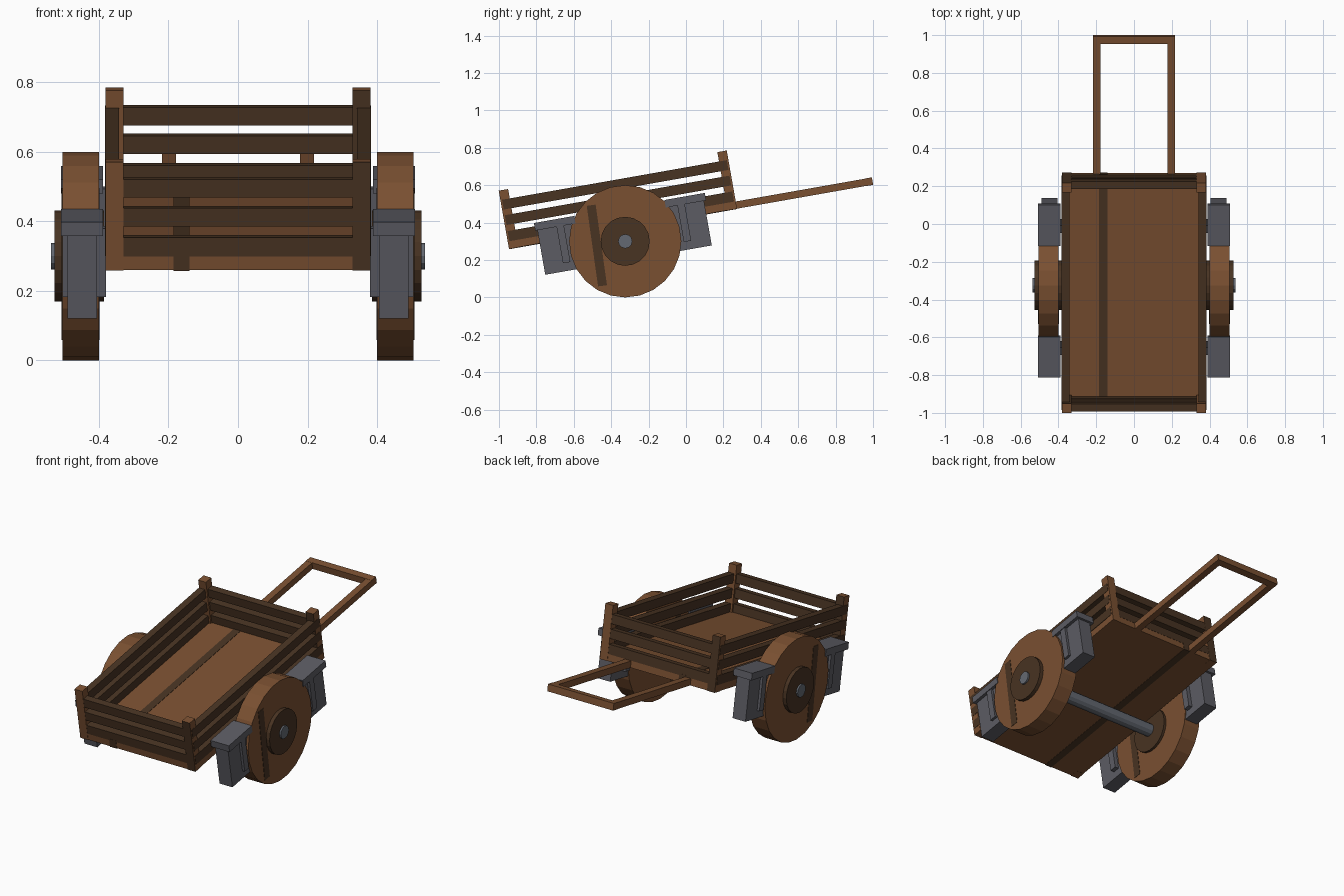
import bpy, bmesh, math
from mathutils import Matrix, Vector

if "Cube" in bpy.data.objects:
    bpy.data.objects.remove(bpy.data.objects["Cube"])


def material(name, rgb):
    m = bpy.data.materials.new(name)
    m.diffuse_color = (*rgb, 1)
    m.use_nodes = True
    m.node_tree.nodes["Principled BSDF"].inputs["Base Color"].default_value = m.diffuse_color
    return m


BROWN = material("brown_wood", (0.195, 0.080, 0.031))
DARK = material("dark_wood", (0.065, 0.033, 0.016))
GREY = material("grey_iron", (0.107, 0.107, 0.125))
STEEL = material("light_steel", (0.127, 0.141, 0.168))

# The whole cart leans back 10 degrees about the axle
AXLE = Vector((0, -0.325, 0.30))
TILT = Matrix.Translation(AXLE) @ Matrix.Rotation(math.radians(10), 4, 'X')


def finish(name, bm, mats, xf):
    bm.transform(xf)
    bmesh.ops.recalc_face_normals(bm, faces=bm.faces)
    me = bpy.data.meshes.new(name)
    bm.to_mesh(me)
    bm.free()
    for m in mats:
        me.materials.append(m)
    ob = bpy.data.objects.new(name, me)
    bpy.context.collection.objects.link(ob)
    return ob


def box(name, xs, ys, zs, mat, xf=TILT):
    """Box between pairs of limits, in the tilted cart frame by default."""
    bm = bmesh.new()
    size = [abs(a[1] - a[0]) for a in (xs, ys, zs)]
    mid = [(a[0] + a[1]) / 2 for a in (xs, ys, zs)]
    bmesh.ops.create_cube(bm, size=1, matrix=Matrix.Translation(mid) @ Matrix.Diagonal((*size, 1)))
    return finish(name, bm, [mat], xf)


def disc(name, x0, x1, r, sides, mat):
    """Cylinder along x around the axle line."""
    bm = bmesh.new()
    bmesh.ops.create_cone(bm, cap_ends=True, segments=sides, radius1=r, radius2=r, depth=abs(x1 - x0))
    xf = Matrix.Translation(AXLE + Vector(((x0 + x1) / 2, 0, 0))) @ Matrix.Rotation(math.pi / 2, 4, 'Y')
    return finish(name, bm, [mat], xf)


# Deck with a dark grain streak
box("deck", (-0.38, 0.38), (-0.617, 0.617), (0.068, 0.115), BROWN)
box("deck_streak", (-0.185, -0.14), (-0.619, 0.619), (0.066, 0.117), DARK)

RAILS = [(0.108, 0.163), (0.196, 0.249), (0.280, 0.333)]

for end, e in (("front", -1), ("back", 1)):
    # Rails across the front and back
    for i, w in enumerate(RAILS):
        box(f"{end}_rail_{i}", (-0.335, 0.335), (e * 0.578, e * 0.618), w, DARK)
    # Corner posts, one face of each darker
    for side, s in (("left", -1), ("right", 1)):
        p = box(f"{end}_{side}_post", (s * 0.33, s * 0.381), (e * 0.568, e * 0.619), (0.067, 0.384), BROWN)
        p.data.materials.append(DARK)
        for f in p.data.polygons:
            if f.normal.y * s < -0.7:
                f.material_index = 1

for side, s in (("left", -1), ("right", 1)):
    # Side rails
    for i, w in enumerate(RAILS):
        box(f"{side}_rail_{i}", (s * 0.342, s * 0.383), (-0.61, 0.61), w, DARK)
    # Handle bar
    box(f"{side}_handle_bar", (s * 0.178, s * 0.218), (0.60, 1.357), (0.068, 0.107), BROWN)
    # Wheel, hub and streak
    disc(f"{side}_wheel", s * 0.40, s * 0.505, 0.30, 24, BROWN)
    disc(f"{side}_hub", s * 0.385, s * 0.528, 0.131, 20, DARK)
    streak = Matrix.Translation((0, -0.477, 0.28)) @ Matrix.Rotation(math.radians(8), 4, 'X')
    box(f"{side}_wheel_streak", (s * 0.398, s * 0.507), (-0.024, 0.024), (-0.22, 0.215), DARK, streak)
    # Iron blocks before and behind the wheel: body, cap and side strap
    for end, e in (("front", -1), ("back", 1)):
        n = f"{side}_{end}_block"
        box(n + "_body", (s * 0.405, s * 0.49), (e * 0.24, e * 0.452), (-0.102, 0.145), GREY)
        box(n + "_cap", (s * 0.388, s * 0.509), (e * 0.245, e * 0.464), (0.14, 0.181), GREY)
        box(n + "_strap", (s * 0.38, s * 0.505), (e * 0.308, e * 0.348), (-0.058, 0.142), GREY)

# Handle grip and axle
box("handle_grip", (-0.218, 0.218), (1.317, 1.358), (0.067, 0.108), BROWN)
disc("axle", -0.538, 0.538, 0.038, 12, STEEL)
